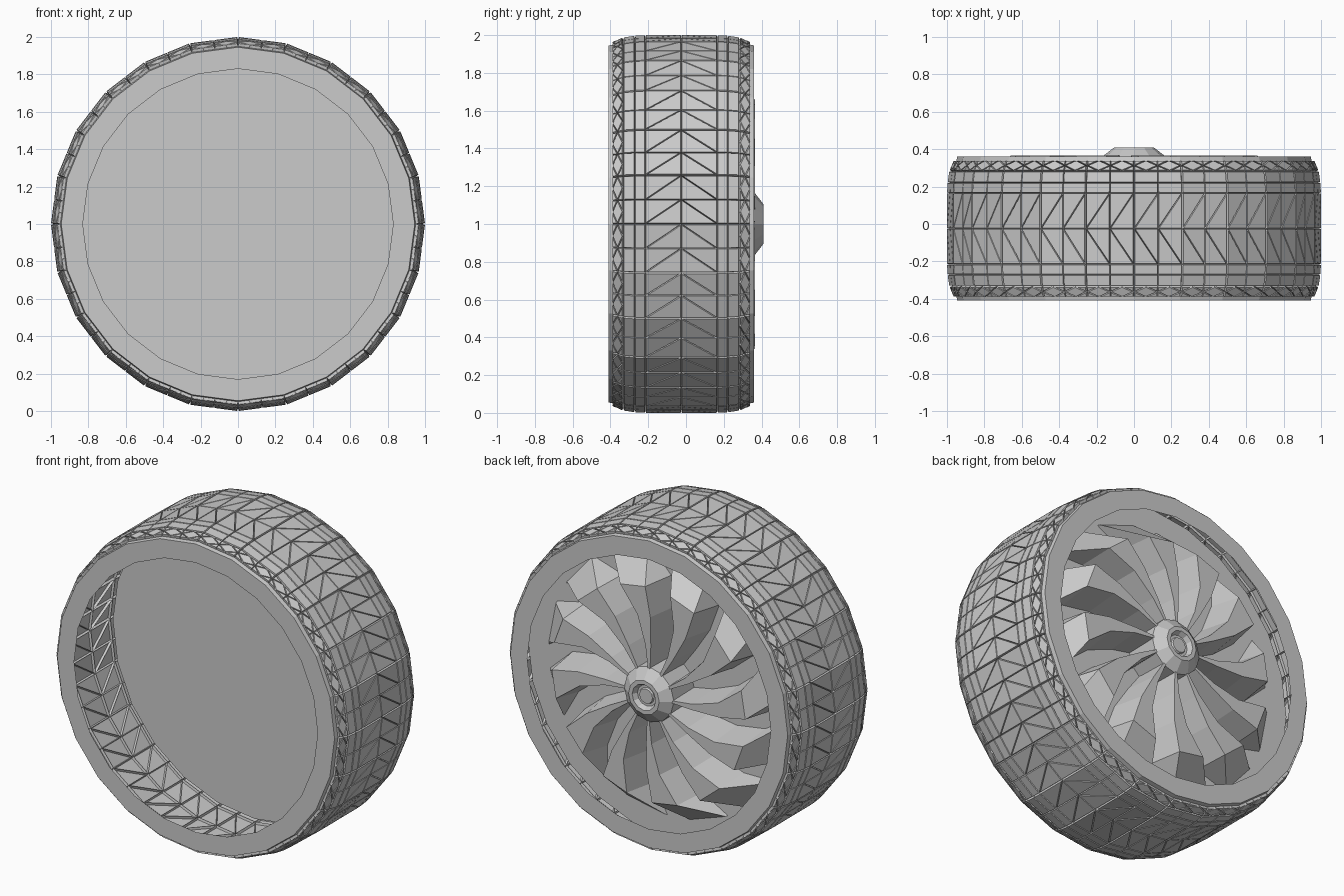
import bpy, bmesh, math

if "Cube" in bpy.data.objects:
    bpy.data.objects.remove(bpy.data.objects["Cube"])

grey = bpy.data.materials.new("plain_grey")
grey.use_nodes = True
colour = (0.6, 0.6, 0.6, 1)
grey.diffuse_color = colour
grey.node_tree.nodes["Principled BSDF"].inputs["Base Color"].default_value = colour

SIDES = 24
CELLS = SIDES * 2
MID = -0.025      # middle of the tread across the tyre
DISC_Y = 0.16     # plane of the wheel disc
RIDGE_Y = 0.365   # top of the spokes


def polar(r, deg, y):
    """Point around the axle, measured clockwise from the top."""
    a = math.radians(deg)
    return (r * math.sin(a), y, 1 + r * math.cos(a))


def finish(name, bm):
    mesh = bpy.data.meshes.new(name)
    bm.to_mesh(mesh)
    bm.free()
    mesh.materials.append(grey)
    obj = bpy.data.objects.new(name, mesh)
    bpy.context.collection.objects.link(obj)
    return obj


def lathe(name, profile, sides):
    """Spin (radius, y) pairs around the axle."""
    bm = bmesh.new()
    step = 360 / sides
    for (r0, y0), (r1, y1) in zip(profile, profile[1:]):
        for i in range(sides):
            a, b = i * step, (i + 1) * step
            pts = [polar(r0, a, y0), polar(r0, b, y0)]
            pts += [polar(r1, b, y1), polar(r1, a, y1)] if r1 else [polar(0, 0, y1)]
            bm.faces.new([bm.verts.new(p) for p in pts])
    bmesh.ops.remove_doubles(bm, verts=bm.verts, dist=0.0001)
    return finish(name, bm)


# Tread: blocks raised from a thin shell, in rows mirrored about the middle
def cell_corner(i, row):
    off, r = row
    if i % 2:
        r *= math.cos(math.pi / SIDES)
    return polar(r, i * 360 / CELLS, MID + off)


def average(p, q):
    return tuple((u + v) / 2 for u, v in zip(p, q))


half = [(0, 0.985), (0.19, 0.985), (0.245, 0.982), (0.305, 0.973), (0.36, 0.95)]
kinds = ["chevron", "plain", "plain", "diamond"]
bm = bmesh.new()
for side in (1, -1):
    for k, kind in enumerate(kinds):
        lo, hi = [(side * o, r) for o, r in half[k:k + 2]][::side]
        for i in range(CELLS):
            a, b = cell_corner(i, lo), cell_corner(i + 1, lo)
            c, d = cell_corner(i + 1, hi), cell_corner(i, hi)
            if kind == "plain":
                polys = [(a, b, c, d)]
            elif kind == "chevron":
                polys = [(a, b, c), (a, c, d)] if side > 0 else [(a, b, d), (b, c, d)]
            else:
                ab, bc, cd, da = average(a, b), average(b, c), average(c, d), average(d, a)
                polys = [(ab, bc, cd, da), (a, ab, da), (b, bc, ab), (c, cd, bc), (d, da, cd)]
            for poly in polys:
                bm.faces.new([bm.verts.new(p) for p in poly])
blocks = bm.faces[:]
bmesh.ops.inset_individual(bm, faces=blocks, thickness=0.004, use_even_offset=True)
bmesh.ops.inset_individual(bm, faces=blocks, thickness=0.003, depth=0.015, use_even_offset=True)
finish("tyre_tread", bm)

# Sidewalls: a narrow shoulder and a flat ring on each end
for name, side in (("back_sidewall", 1), ("front_sidewall", -1)):
    lathe(name, [(0.95, MID + side * 0.36), (0.945, MID + side * 0.385),
                 (0.83, MID + side * 0.385)][::side], SIDES)

# Wheel disc set inside the tyre
lathe("wheel_disc", [(0.965, DISC_Y), (0, DISC_Y)], SIDES)

# Hub with a dished cap
lathe("hub", [(0.17, DISC_Y), (0.17, 0.36), (0.105, 0.41), (0.08, 0.41),
              (0.065, 0.38), (0.05, 0.38), (0.045, 0.39), (0, 0.39)], 12)

# Spokes: swept, widening blades with a sloping outer end
# Each station: radius, ridge height, right angle, left angle, side flare
stations = [(0.14, RIDGE_Y, -4, 1, 1.5), (0.30, RIDGE_Y, -3, 4, 3),
            (0.48, RIDGE_Y, -1.5, 9, 3.5), (0.66, RIDGE_Y, 2, 17, 3),
            (0.82, DISC_Y + 0.005, 10, 28, 1)]
bm = bmesh.new()
for n in range(12):
    rings = []
    for r, top, right, left, flare in stations:
        spots = [(right - flare, DISC_Y), (right, top), (left, top), (left + flare, DISC_Y)]
        rings.append([bm.verts.new(polar(r, n * 30 + a, y)) for a, y in spots])
    for p, q in zip(rings, rings[1:]):
        for j in range(3):
            bm.faces.new((p[j], q[j], q[j + 1], p[j + 1]))
    bm.faces.new(rings[0])
    bm.faces.new(rings[-1][::-1])
bmesh.ops.recalc_face_normals(bm, faces=bm.faces)
finish("spokes", bm)
